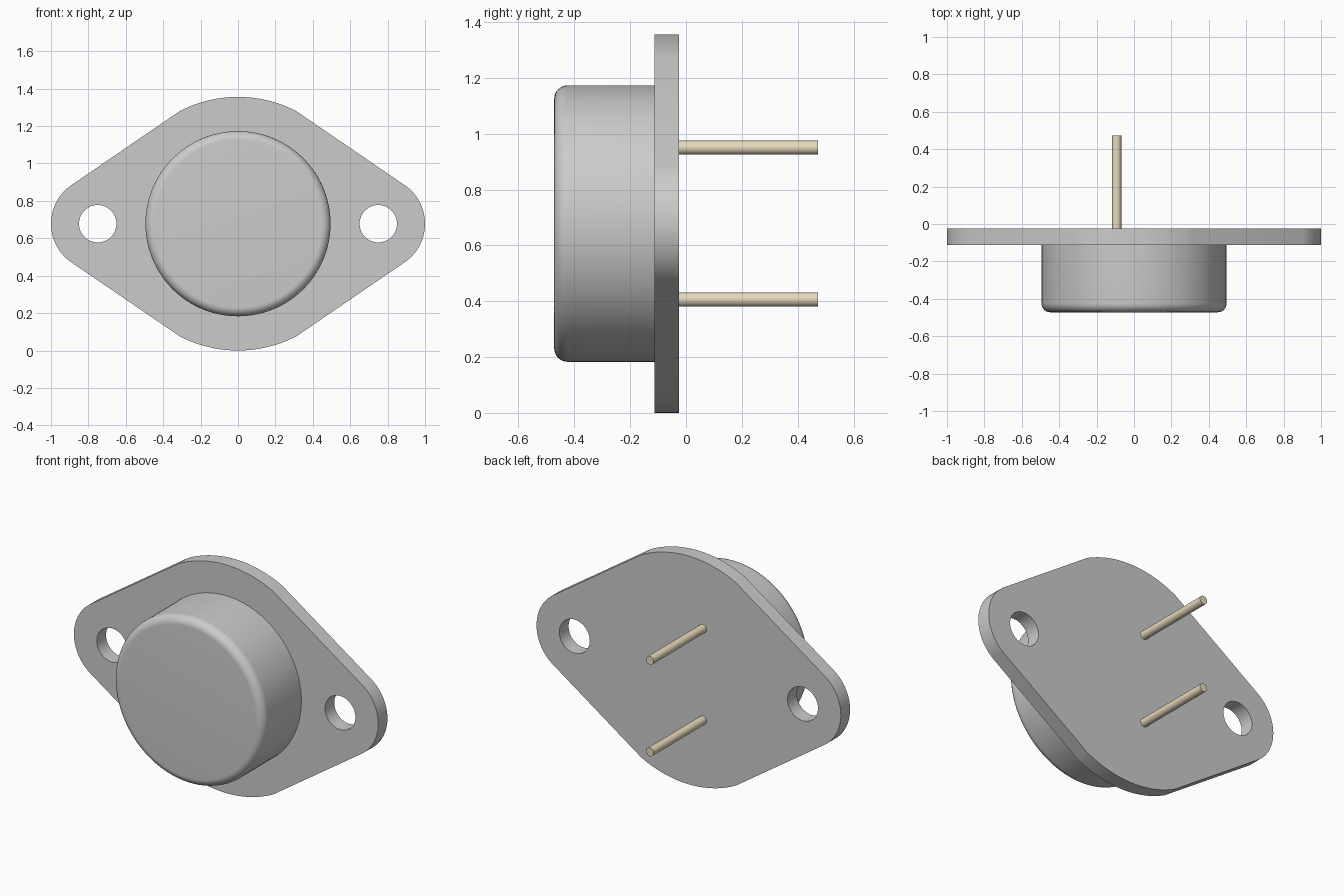
import bpy, bmesh, math
from mathutils import Matrix

if "Cube" in bpy.data.objects:
    bpy.data.objects.remove(bpy.data.objects["Cube"])

CZ = 0.678                  # height of the package centre
BACK, FRONT = -0.025, -0.112  # flange faces in y
TO_Y = Matrix.Rotation(math.radians(90), 4, 'X')  # local z -> -y


def finish(name, bm, material=None):
    bmesh.ops.recalc_face_normals(bm, faces=bm.faces[:])
    mesh = bpy.data.meshes.new(name)
    bm.to_mesh(mesh)
    bm.free()
    ob = bpy.data.objects.new(name, mesh)
    bpy.context.collection.objects.link(ob)
    if material:
        mesh.materials.append(material)
    bpy.ops.object.select_all(action='DESELECT')
    ob.select_set(True)
    bpy.context.view_layer.objects.active = ob
    bpy.ops.object.shade_smooth_by_angle(angle=math.radians(35))
    return ob


def arc(cx, cy, r, a0, a1, n):
    angles = [math.radians(a0 + (a1 - a0) * i / n) for i in range(n + 1)]
    return [(cx + r * math.cos(a), cy + r * math.sin(a)) for a in angles]


def lathe(profile, x, z, sides):
    """Spin a (radius, y) profile round the y axis; ends on the axis are closed."""
    bm = bmesh.new()
    verts = [bm.verts.new((r, y, 0)) for r, y in profile]
    edges = [bm.edges.new(pair) for pair in zip(verts, verts[1:])]
    bmesh.ops.spin(bm, geom=verts + edges, cent=(0, 0, 0), axis=(0, 1, 0),
                   angle=2 * math.pi, steps=sides)
    bmesh.ops.remove_doubles(bm, verts=bm.verts[:], dist=1e-5)
    bm.transform(Matrix.Translation((x, 0, z)))
    return bm


# Flange: rounded diamond plate with two mounting holes
outline = (arc(0.75, 0, 0.25, -53, 53, 24) + arc(0, 0, CZ, 62.7, 117.3, 24)
           + arc(-0.75, 0, 0.25, 127, 233, 24) + arc(0, 0, CZ, 242.7, 297.3, 24))
holes = [arc(s * 0.75, 0, 0.1, 0, 360, 48)[:-1] for s in (-1, 1)]
curve = bpy.data.curves.new("flange_outline", 'CURVE')
curve.dimensions = '2D'
curve.fill_mode = 'BOTH'
curve.extrude = (BACK - FRONT) / 2
for loop in [outline] + holes:
    spline = curve.splines.new('POLY')
    spline.points.add(len(loop) - 1)
    for p, (x, y) in zip(spline.points, loop):
        p.co = (x, y, 0, 1)
    spline.use_cyclic_u = True
helper = bpy.data.objects.new("flange_outline", curve)
bpy.context.collection.objects.link(helper)
bpy.context.view_layer.update()
bm = bmesh.new()
bm.from_mesh(helper.to_mesh())
helper.to_mesh_clear()
bpy.data.objects.remove(helper)
bmesh.ops.remove_doubles(bm, verts=bm.verts[:], dist=1e-4)
bm.transform(Matrix.Translation((0, (BACK + FRONT) / 2, CZ)) @ TO_Y)
finish("flange", bm)

# Can: cylinder with a rounded front rim
rim = arc(0.447, -0.424, 0.048, 0, -90, 10)
finish("can", lathe([(0, FRONT), (0.495, FRONT)] + rim + [(0, -0.472)],
                    0, CZ, 96))

# Pins: two tinned leads, offset to one side
lead = bpy.data.materials.new("lead")
lead.diffuse_color = (0.80, 0.70, 0.50, 1)
lead.use_nodes = True
lead.node_tree.nodes["Principled BSDF"].inputs["Base Color"].default_value = lead.diffuse_color
for label, dz in (("lower", -0.272), ("upper", 0.272)):
    profile = [(0, BACK), (0.025, BACK), (0.025, 0.472), (0, 0.472)]
    finish(label + "_pin", lathe(profile, -0.093, CZ + dz, 32), lead)
